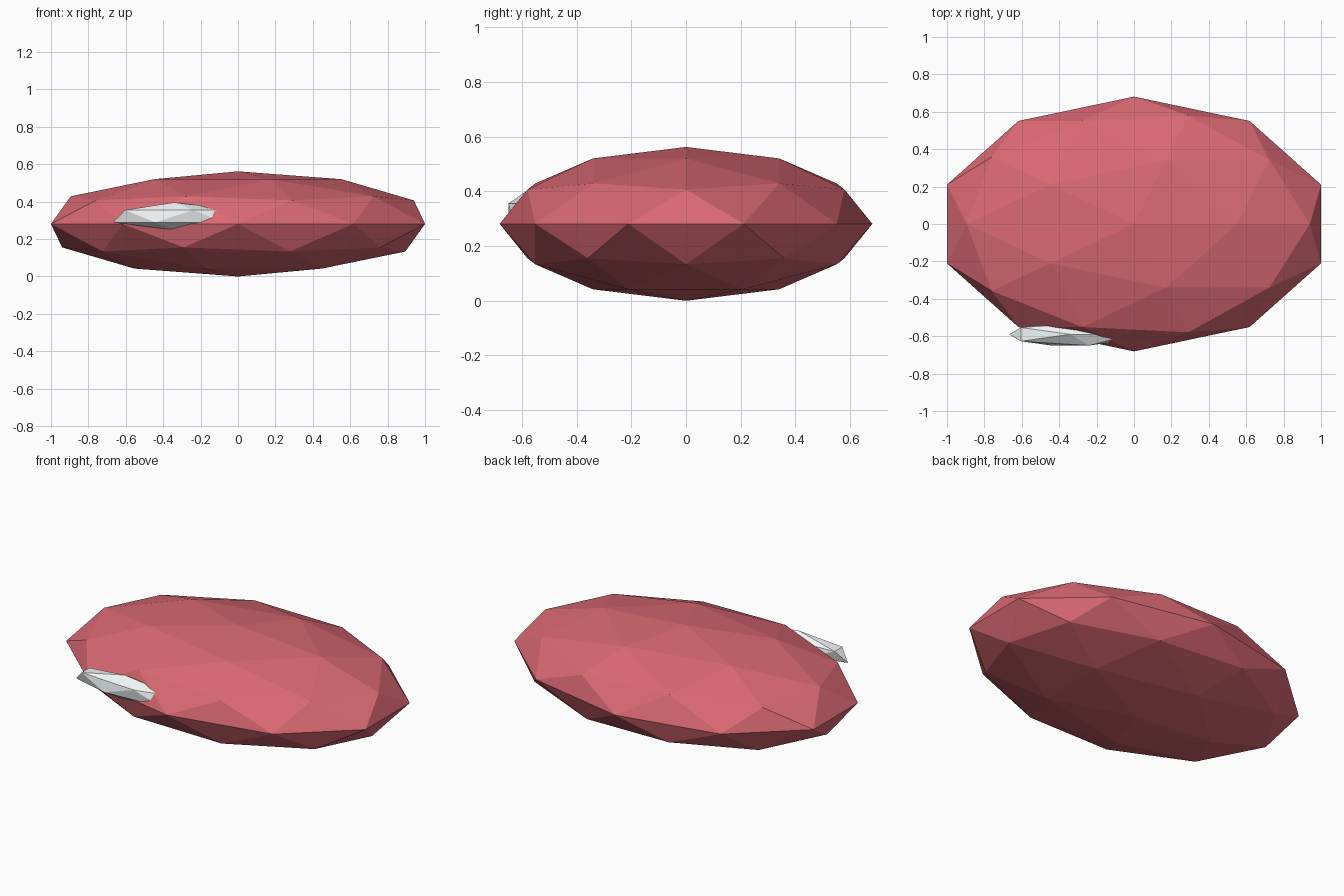
import bpy

if "Cube" in bpy.data.objects:
    bpy.data.objects.remove(bpy.data.objects["Cube"])


def material(name, color):
    mat = bpy.data.materials.new(name)
    mat.diffuse_color = color
    mat.use_nodes = True
    mat.node_tree.nodes["Principled BSDF"].inputs["Base Color"].default_value = mat.diffuse_color
    return mat


def faceted_ellipsoid(name, subdivisions, centre, radii, mat):
    bpy.ops.mesh.primitive_ico_sphere_add(subdivisions=subdivisions, radius=1, location=centre)
    obj = bpy.context.object
    obj.name = name
    obj.scale = radii
    bpy.ops.object.transform_apply(location=False, rotation=False, scale=True)
    bpy.ops.object.shade_flat()
    obj.data.materials.append(mat)
    return obj


# Flattened low-poly body
red = material("red", (0.70, 0.14, 0.17, 1))
faceted_ellipsoid("body", 2, (0, 0, 0.281), (1.0515, 0.681, 0.281), red)

# Pale sliver half sunk into the front left side
pale = material("pale", (0.88, 0.92, 0.93, 1))
faceted_ellipsoid("front_highlight", 1, (-0.341, -0.59, 0.322), (0.365, 0.07, 0.074), pale)
